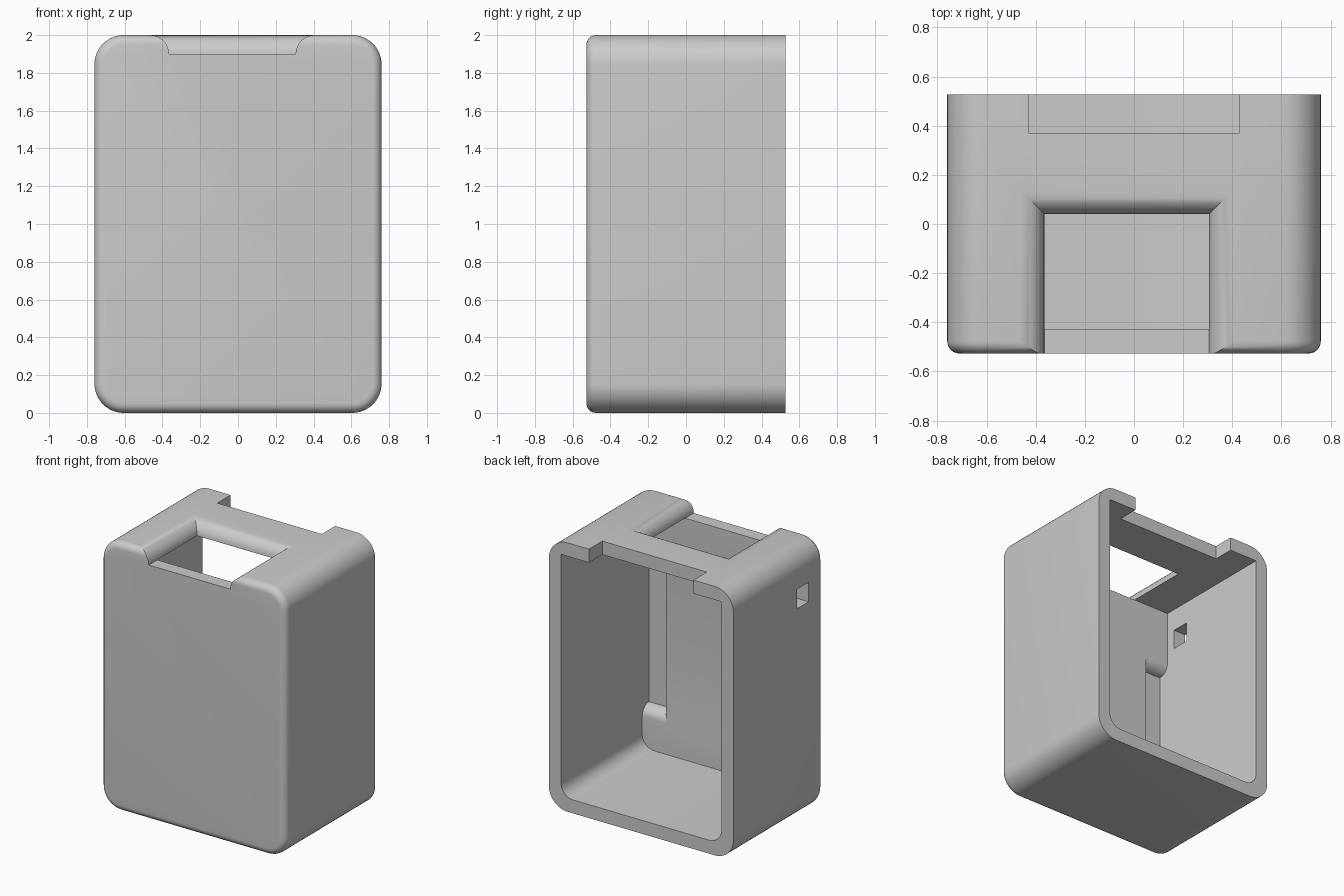
import bpy, bmesh
from math import sin, cos, pi

if "Cube" in bpy.data.objects:
    bpy.data.objects.remove(bpy.data.objects["Cube"], do_unlink=True)

WALL = 0.10
HX, HY, HEIGHT = 0.76, 0.527, 2.0
INNER_X, INNER_FRONT, CEILING = HX - WALL, -HY + WALL, HEIGHT - WALL

grey = bpy.data.materials.new("light grey plastic")
grey.use_nodes = True
tone = (0.6, 0.6, 0.6, 1)
grey.diffuse_color = tone
grey.node_tree.nodes["Principled BSDF"].inputs["Base Color"].default_value = tone


def finish(name, bm):
    bmesh.ops.recalc_face_normals(bm, faces=bm.faces[:])
    mesh = bpy.data.meshes.new(name)
    bm.to_mesh(mesh)
    bm.free()
    mesh.materials.append(grey)
    obj = bpy.data.objects.new(name, mesh)
    bpy.context.collection.objects.link(obj)
    return obj


def loft(rings):
    """Skin a stack of equal-sized point rings and cap both ends."""
    bm = bmesh.new()
    rows = [[bm.verts.new(p) for p in ring] for ring in rings]
    n = len(rows[0])
    for a, b in zip(rows, rows[1:]):
        for i in range(n):
            j = (i + 1) % n
            bm.faces.new((a[i], a[j], b[j], b[i]))
    bm.faces.new(rows[0])
    bm.faces.new(rows[-1])
    bmesh.ops.recalc_face_normals(bm, faces=bm.faces[:])
    return bm


def rect(x0, x1, y0, y1, z):
    return [(x0, y0, z), (x1, y0, z), (x1, y1, z), (x0, y1, z)]


def box(x0, x1, y0, y1, z0, z1):
    return loft([rect(x0, x1, y0, y1, z) for z in (z0, z1)])


def round_edges(bm, rule, radius, segments):
    edges = [e for e in bm.edges if rule(*[v.co for v in e.verts])]
    bmesh.ops.bevel(bm, geom=edges, offset=radius, segments=segments,
                    profile=0.5, affect='EDGES', clamp_overlap=True)


def runs_along_y(a, b):
    return abs(a.y - b.y) > 0.5


def cut(target, bm):
    cutter = finish("cutter", bm)
    cutter.hide_render = True
    mod = target.modifiers.new("cut", 'BOOLEAN')
    mod.operation, mod.solver, mod.object = 'DIFFERENCE', 'EXACT', cutter
    bpy.context.view_layer.objects.active = target
    bpy.ops.object.modifier_apply(modifier=mod.name)
    bpy.data.objects.remove(cutter, do_unlink=True)


# Rounded outer shell
bm = box(-HX, HX, -HY, HY, 0, HEIGHT)
round_edges(bm, runs_along_y, 0.155, 12)
round_edges(bm, lambda a, b: max(a.y, b.y) < -HY + 0.001, 0.05, 6)
case = finish("case_body", bm)

# Cavity open at the back, rounded along the floor only
bm = box(-INNER_X, INNER_X, INNER_FRONT, HY + 0.2, WALL, CEILING)
round_edges(bm, lambda a, b: runs_along_y(a, b) and a.z < 1, 0.1, 8)
cut(case, bm)

# Window in the top, running out through the front, with rounded rims
rim = 0.1
angles = [i * pi / 16 for i in range(9)]
levels = [(CEILING - 0.001, 0)]
levels += [(CEILING + rim * sin(t), rim * (1 - cos(t))) for t in angles[1:]]
levels.append((HEIGHT + 0.1, rim))
cut(case, loft([rect(-0.365 - o, 0.305 + o, -0.8, 0.04 + o, z)
                for z, o in levels]))

# Notch in the back edge of the top
cut(case, box(-0.43, 0.43, 0.37, 0.8, CEILING - 0.001, HEIGHT + 0.1))

# Vertical grooves inside the front wall, with rounded ends
groove_y, low, high, r = INNER_FRONT - 0.08, 0.41, 1.42, 0.08
bottom = [(groove_y + r * sin(t), low - r * (1 - cos(t))) for t in angles]
top = [(y, low + high - z) for y, z in reversed(bottom)]
front = INNER_FRONT + 0.02
profile = bottom + [(front, low - r), (front, high + r)] + top
for side in (-1, 1):
    cut(case, loft([[(side * x, y, z) for y, z in profile]
                    for x in (0.465, INNER_X - 0.0005)]))

# Small square port in one side wall
cut(case, box(-HX - 0.1, -INNER_X + 0.1, -0.355, -0.22, 1.59, 1.735))

bpy.ops.object.select_all(action='DESELECT')
case.select_set(True)
bpy.context.view_layer.objects.active = case
bpy.ops.object.shade_smooth_by_angle(angle=pi / 6)
